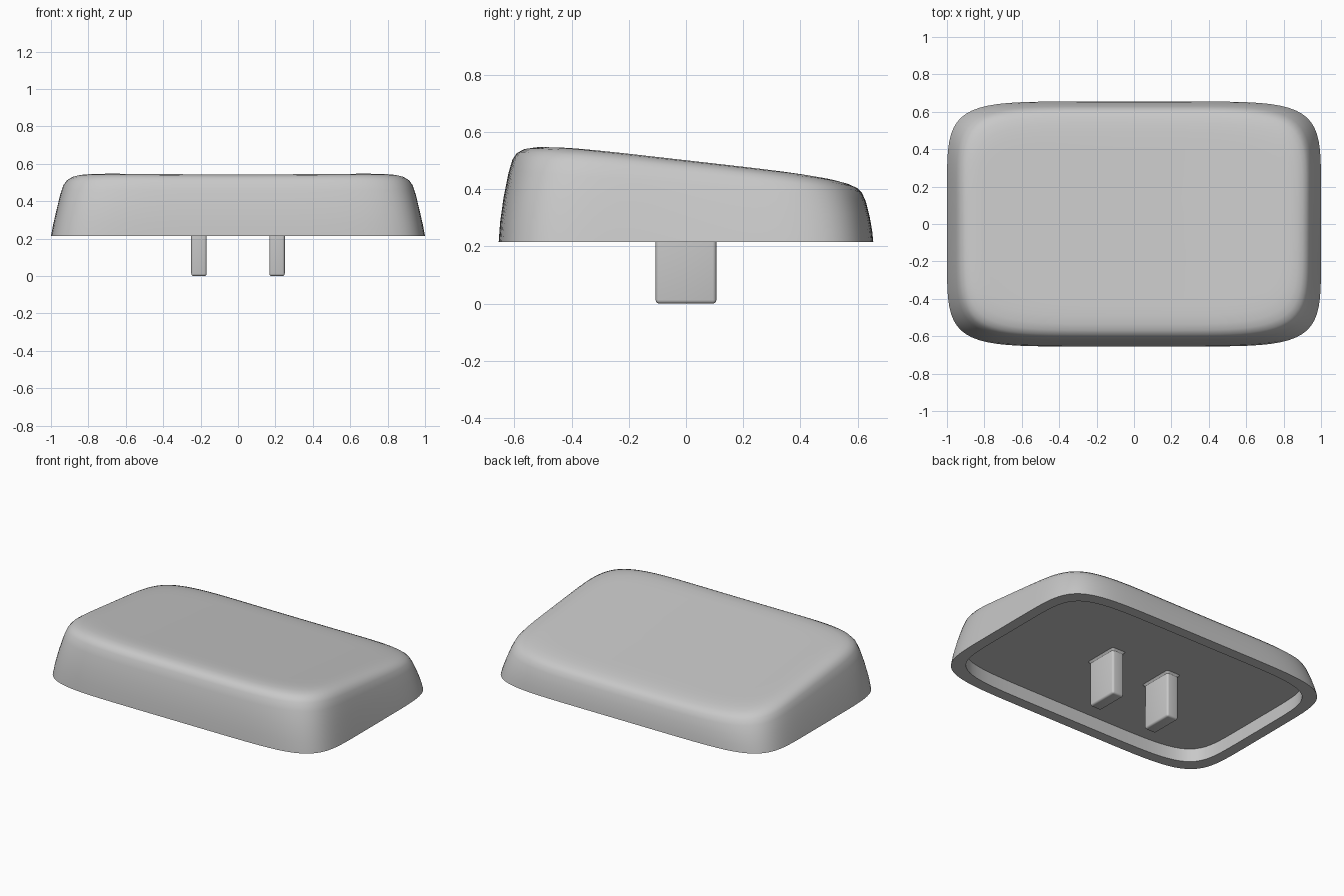
import bpy
import bmesh
import math

cube = bpy.data.objects.get("Cube")
if cube:
    bpy.data.objects.remove(cube, do_unlink=True)

BASE = 0.215      # height of the cap's lower rim
CEILING = 0.3     # underside of the cap inside the rim
SEGMENTS = 32     # points per side of each ring

grey = bpy.data.materials.new("light grey plastic")
grey.use_nodes = True
colour = (0.58, 0.58, 0.58, 1)
grey.diffuse_color = colour
grey.node_tree.nodes["Principled BSDF"].inputs["Base Color"].default_value = colour


def outline(half_x, front, back, n):
    """Superellipse outline, evenly sampled along a square."""
    steps = [2 * i / SEGMENTS - 1 for i in range(SEGMENTS)]
    square = ([(t, -1) for t in steps] + [(1, t) for t in steps]
              + [(-t, 1) for t in steps] + [(-1, -t) for t in steps])
    mid, half_y = (front + back) / 2, (back - front) / 2
    points = []
    for u, v in square:
        k = (abs(u) ** n + abs(v) ** n) ** (-1 / n)
        points.append((half_x * u * k, mid + half_y * v * k))
    return points


def top_height(x, y):
    """Sloping top with a shallow dish across its width."""
    return 0.503 - 0.114 * y - 0.014 * (1 - min(1, abs(x) / 0.85) ** 3)


def finish(name, bm, angle=35):
    bmesh.ops.recalc_face_normals(bm, faces=bm.faces)
    mesh = bpy.data.meshes.new(name)
    bm.to_mesh(mesh)
    bm.free()
    mesh.materials.append(grey)
    obj = bpy.data.objects.new(name, mesh)
    bpy.context.collection.objects.link(obj)
    bpy.ops.object.select_all(action="DESELECT")
    obj.select_set(True)
    bpy.context.view_layer.objects.active = obj
    bpy.ops.object.shade_smooth_by_angle(angle=math.radians(angle))
    return obj


def loft(name, rings):
    """Skin a list of point rings and close both ends."""
    bm = bmesh.new()
    loops = [[bm.verts.new(p) for p in ring] for ring in rings]
    count = len(loops[0])
    for a, b in zip(loops, loops[1:]):
        for i in range(count):
            j = (i + 1) % count
            bm.faces.new((a[i], a[j], b[j], b[i]))
    bm.faces.new(loops[0])
    bm.faces.new(loops[-1])
    return finish(name, bm)


# Key cap: hollow underside, rim, sloping walls, rounded edge, dished top
rings = []
inner = outline(0.93, -0.585, 0.585, 6.5)
rings.append([(x, y, CEILING) for x, y in inner])
rings.append([(x, y, BASE) for x, y in inner])

# fraction of wall height, half width, front, back, corner squareness
walls = [
    (0, 1, -0.655, 0.655, 6.5),
    (0.2, 0.988, -0.65, 0.651, 6.4),
    (0.45, 0.97, -0.638, 0.642, 6.2),
    (0.7, 0.951, -0.621, 0.629, 5.9),
    (0.84, 0.937, -0.607, 0.616, 5.7),
    (0.91, 0.922, -0.592, 0.6, 5.5),
    (0.955, 0.902, -0.568, 0.575, 5.3),
    (0.982, 0.875, -0.535, 0.54, 5.1),
    (0.996, 0.84, -0.49, 0.495, 5),
    (1, 0.79, -0.44, 0.445, 5),
]
for f, half_x, front, back, n in walls:
    rings.append([(x, y, BASE + f * (top_height(x, y) - BASE))
                  for x, y in outline(half_x, front, back, n)])
for k in range(9, 0, -1):
    s = k / 10
    rings.append([(x, y, top_height(x, y))
                  for x, y in outline(0.79 * s, -0.44 * s, 0.445 * s, 5)])
loft("key_cap", rings)

# Two mounting prongs with small flared roots
for side, label in ((-1, "right"), (1, "left")):
    cx = side * 0.209
    bm = bmesh.new()
    bmesh.ops.create_cube(bm, size=1)
    for v in bm.verts:
        v.co = (cx + v.co.x * 0.082, v.co.y * 0.212, (v.co.z + 0.5) * 0.32)
    bmesh.ops.bevel(bm, geom=bm.edges[:], offset=0.013, segments=4,
                    profile=0.5, affect="EDGES")
    finish(label + "_prong", bm)

    flare = []
    for grow, z in ((0, 0.285), (0.004, 0.293), (0.013, CEILING + 0.002)):
        ring = outline(0.04 + grow, -0.105 - grow, 0.105 + grow, 12)
        flare.append([(cx + x, y, z) for x, y in ring])
    loft(label + "_prong_root", flare)
